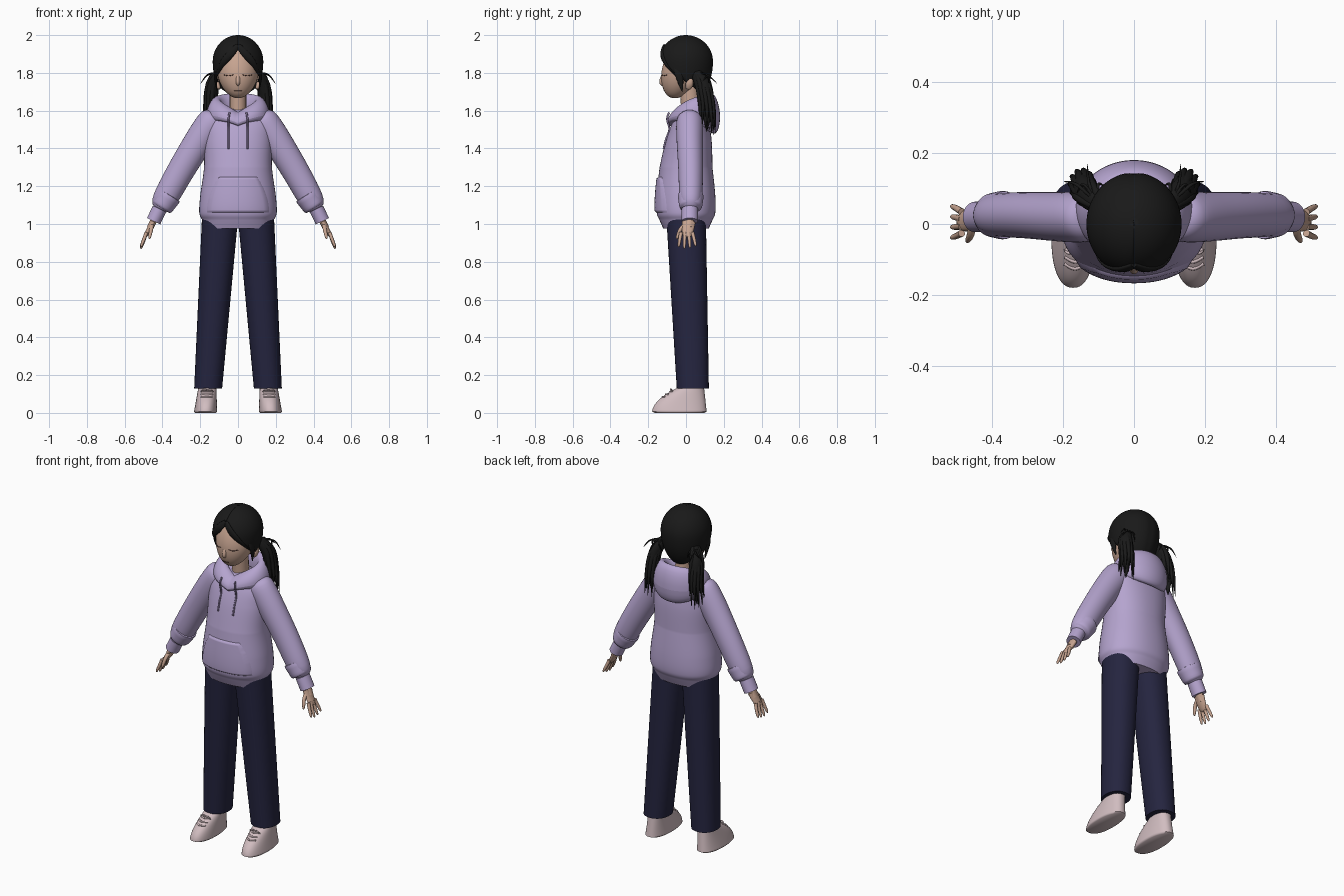
import bpy, bmesh, math, random
from math import sin, cos, pi, tau
from mathutils import Vector

random.seed(4)
if "Cube" in bpy.data.objects:
    bpy.data.objects.remove(bpy.data.objects["Cube"])


def material(name, *rgb):
    mat = bpy.data.materials.new(name)
    mat.use_nodes = True
    mat.diffuse_color = (*rgb, 1)
    mat.node_tree.nodes["Principled BSDF"].inputs["Base Color"].default_value = (*rgb, 1)
    return mat


lilac = material("lilac fabric", .46, .37, .62)
cord = material("dark lilac cord", .3, .23, .42)
navy = material("navy fabric", .018, .018, .05)
skin = material("skin", .57, .37, .28)
lash = material("brown lash", .1, .05, .04)
black = material("black hair", .01, .01, .01)
pink = material("pale pink shoe", .64, .51, .53)


def surface(name, rows, mat, closed=True, caps=True):
    """Skin a list of equal-length point rows."""
    bm = bmesh.new()
    grid = [[bm.verts.new(point) for point in row] for row in rows]
    count = len(grid[0])
    for low, high in zip(grid, grid[1:]):
        for i in range(count if closed else count - 1):
            j = (i + 1) % count
            bm.faces.new((low[i], low[j], high[j], high[i]))
    if closed and caps:
        bm.faces.new(grid[0])
        bm.faces.new(grid[-1])
    bmesh.ops.recalc_face_normals(bm, faces=bm.faces)
    mesh = bpy.data.meshes.new(name)
    bm.to_mesh(mesh)
    bm.free()
    mesh.materials.append(mat)
    part = bpy.data.objects.new(name, mesh)
    bpy.context.collection.objects.link(part)
    bpy.ops.object.select_all(action="DESELECT")
    part.select_set(True)
    bpy.context.view_layer.objects.active = part
    bpy.ops.object.shade_smooth_by_angle(angle=pi / 3)
    return part


def spline(points, steps):
    """Catmull-Rom resampling of tuples of any length."""
    result = []
    padded = [points[0], *points, points[-1]]
    for segment in zip(padded, padded[1:], padded[2:], padded[3:]):
        for i in range(steps):
            t = i / steps
            result.append([b + t / 2 * (c - a + t * (2 * a - 5 * b + 4 * c - d + t * (3 * (b - c) + d - a)))
                           for a, b, c, d in zip(*segment)])
    return result + [list(points[-1])]


def ring(center, u, v, wide, deep, power=2, count=24):
    """Superellipse outline spanned by u and v."""
    def axis(value):
        return math.copysign(abs(value) ** (2 / power), value)
    angles = [tau * i / count for i in range(count)]
    return [Vector(center) + u * wide * axis(cos(w)) + v * deep * axis(sin(w)) for w in angles]


def loft(name, sections, mat, power=2):
    """Stack level sections (x, y, z, half width, half depth)."""
    u, v = Vector((1, 0, 0)), Vector((0, 1, 0))
    return surface(name, [ring((x, y, z), u, v, a, b, power, 48) for x, y, z, a, b in sections], mat)


def front(section, dx, power=2):
    """Point on the front of a level section, dx from its middle."""
    x, y, z, a, b = section
    return Vector((x + dx, y - b * max(0, 1 - abs(dx / a) ** power) ** (1 / power), z))


# Ways a limb's thickness can change along its length
def even(t):
    return 1


def tapered(t):
    return max(.03, sin(pi * (.2 + .8 * t)))


def rounded(t):
    return max(.05, (1 - .25 * t) * (1 - t ** 6) ** .5)


def puffed(t):
    return (1 - .2 * t) * max(.1, 1 - abs(2 * t - 1) ** 8) ** .5


def limb(name, points, wide, deep, mat, shape=even, steps=8, count=16):
    """Sweep an oval along a smooth path; deep runs along y."""
    path = [Vector(point) for point in spline(points, steps)]
    last = len(path) - 1
    rows = []
    for i, point in enumerate(path):
        along = (path[min(i + 1, last)] - path[max(i - 1, 0)]).normalized()
        u = Vector((0, 1, 0)).cross(along).normalized()
        scale = shape(i / last)
        rows.append(ring(point, u, along.cross(u), wide * scale, deep * scale, count=count))
    return surface(name, rows, mat)


# Hoodie body with a gathered hem: height, half width, half depth
outline = [(.975, .18, .12), (1.02, .19, .14), (1.06, .205, .155), (1.15, .2, .155), (1.3, .18, .14),
           (1.45, .18, .12), (1.55, .17, .09), (1.61, .08, .05)]
body = [(0, max(0, .1 * (z - 1.3)), z, a, b) for z, a, b in spline(outline, 24)]
loft("hoodie_body", body, lilac, 2.2)


def belly(x, z):
    return front(min(body, key=lambda section: abs(section[2] - z)), x, 2.2)


# Front pouch pocket, raised inside its border
size = 24
rows = []
for i in range(size + 1):
    t = i / size
    half = .165 - .065 * t * t
    row = []
    for j in range(size + 1):
        point = belly(half * (2 * j / size - 1), 1.06 + .19 * t)
        if 0 < i < size and 0 < j < size:
            point.y -= .01
        row.append(point)
    rows.append(row)
surface("pouch_pocket", rows, lilac, closed=False)

# Hood: a fat collar, low in front and drooping behind
rows = []
for i in range(25):
    roll = tau * i / 24
    row = []
    for j in range(64):
        w = tau * j / 64
        back = (1 - cos(w)) / 2
        out = .04 * cos(roll)
        middle = 1.555 + .13 * sin(w / 2) - .1 * back
        z = middle + (.03 + .075 * back) * sin(roll) - .5 * out
        row.append(((.125 + out) * sin(w), .04 - (.1 + out) * cos(w), z))
    rows.append(row)
surface("hood", rows, lilac, caps=False)


def head(z):
    """Level section of the head, narrowing to the chin."""
    h = (z - 1.665) / .31
    a = .11 * max(.001, sin(pi * h)) ** .5
    return 0, -.06 * (1 - h) ** 2, z, a, 1.02 * a


# Head, neck and central features
loft("head", [head(1.666 + .305 * i / 40) for i in range(41)], skin)
limb("neck", [(0, .03, 1.52), (0, .015, 1.75)], .045, .05, skin)
limb("nose", [(0, -.115, 1.8), (0, -.13, 1.75), (0, -.115, 1.73)], .012, .012, skin, tapered)
limb("mouth", [front(head(1.705), x) for x in (-.02, 0, .02)], .002, .003, lash)

# Hair cap: a dome cut along a hairline rising to the parting
rows = []
for j in range(65):
    w = tau * j / 64
    edge = 1.925 - .245 * sin(w / 2) - 1.86
    lowest = math.asin(edge / (.14 if edge > 0 else .215))
    groove = 1 - .02 * math.exp(-(9 * sin(w)) ** 2)
    row = []
    for i in range(21):
        tilt = pi / 2 + (lowest - pi / 2) * max(i, .02) / 20
        reach = cos(tilt) * groove
        z = 1.86 + sin(tilt) * (.14 if tilt > 0 else .215)
        row.append((.134 * reach * sin(w), -.145 * reach * cos(w), z))
    rows.append(row)
cap = surface("hair_cap", rows, black, closed=False)
rim = cap.modifiers.new("thickness", "SOLIDIFY")
rim.thickness = .012
rim.offset = -1

for side, label in ((1, "left_"), (-1, "right_")):
    def pair(name, points, *args, **kwargs):
        """Limb on this side of the body."""
        return limb(label + name, [(side * x, y, z) for x, y, z in points], *args, **kwargs)

    # Closed eye and ear
    pair("eyelid", [front(head(1.785 + 8 * (x - .05) ** 2), x) for x in (.025, .05, .075)], .002, .003, lash)
    pair("ear", [(.1, .01, 1.715), (.11, .02, 1.75), (.11, .025, 1.79)], .012, .02, skin, tapered)

    # Swept fringe and loose lock before the ear
    pair("fringe", [(0, -.115, 1.945), (.04, -.125, 1.9), (.085, -.105, 1.845), (.12, -.04, 1.77)],
         .02, .01, black, tapered)
    pair("side_lock", [(.11, -.055, 1.84), (.12, -.035, 1.78), (.11, -.02, 1.7)], .008, .02, black, tapered)

    # Bunched ponytail with tie, loose strands and wisps
    tail = [(.1, .055, 1.8), (.135, .09, 1.73), (.145, .11, 1.62), (.15, .11, 1.49)]
    pair("ponytail", tail, .034, .042, black, tapered)
    pair("hair_tie", [(.105, .06, 1.79), (.115, .07, 1.775)], .024, .024, black)
    for i in range(11):
        w = tau * i / 11
        drop = random.uniform(-.02, .05)
        strand = [(x + cos(w) * t * .03, y + sin(w) * t * .038, z + drop * t)
                  for (x, y, z), t in zip(tail, (.4, .8, 1, 1.2))]
        pair("ponytail_strand", strand, .013, .013, black, tapered, count=8)
        if i % 3 == 0:
            tip = (.14 + .06 * cos(w), .12 + .05 * sin(w), 1.74)
            pair("wisp", [tail[0], (.13 + .03 * cos(w), .11, 1.79), tip], .005, .005, black, tapered, count=6)

    # Drawstring
    knots = [belly(.05, z) - Vector((0, .004, 0)) for z in (1.5, 1.45, 1.4)]
    pair("drawstring", [(.045, -.09, 1.59), (.05, -.1, 1.555), *knots], .005, .005, cord, count=8)

    # Sleeve with puffed end, fold and cuff
    pair("sleeve", [(.11, .02, 1.58), (.2, .02, 1.45), (.31, .025, 1.27), (.42, .025, 1.07)],
         .083, .075, lilac, puffed, count=32)
    pair("sleeve_fold", [(.36, .025, 1.16), (.41, .025, 1.08)], .07, .072, lilac, puffed, count=32)
    pair("cuff", [(.415, .02, 1.08), (.447, .02, 1.015)], .039, .043, lilac, count=24)

    # Hand
    pair("wrist", [(.43, .02, 1.05), (.465, .015, .98)], .018, .025, skin)
    pair("palm", [(.45, .015, 1.01), (.47, .01, .97), (.495, .005, .93)], .017, .036, skin, rounded)
    for i in range(4):
        y = .02 * i - .026
        reach = .085 - .01 * abs(i - 1.3)
        pair("finger", [(.485, y, .955), (.5, 1.3 * y, .95 - reach / 2), (.515, 1.5 * y, .95 - reach)],
             .01, .01, skin, rounded, count=12)
    pair("thumb", [(.455, 0, 1), (.46, -.03, .97), (.47, -.05, .92)], .012, .012, skin, rounded)

    # Trouser leg
    leg = []
    for i in range(21):
        t = i / 20
        leg.append((side * (.094 + .064 * t), .036 * t, 1.05 - .92 * t, .096 - .022 * t, .105 - .02 * t))
    loft(label + "trouser_leg", leg, navy, 2.2)

    def shoe(h):
        """Level section of the shoe, toe sloping up to the ankle."""
        toe, heel = -.18 + .15 * h * h, .11 - .015 * h
        trim = min(1, .9 + 2 * h)
        return side * (.172 - .01 * h), (toe + heel) / 2, .14 * h, trim * (.062 - .015 * h), trim * (heel - toe) / 2

    # Shoe with laces and bow
    loft(label + "shoe", [shoe(i / 20) for i in range(25)], pink, 2.3)
    for h in (.6, .7, .8):
        limb(label + "lace", [front(shoe(h), x, 2.3) for x in (-.03, 0, .03)], .005, .005, pink, count=8)
    for turn in (-1, 1):
        knot = front(shoe(.85), 0)
        loop = [knot, knot + Vector((.02 * turn, -.01, .005)), knot + Vector((.035 * turn, 0, -.01))]
        limb(label + "lace_bow", loop, .005, .005, pink, tapered, count=8)
